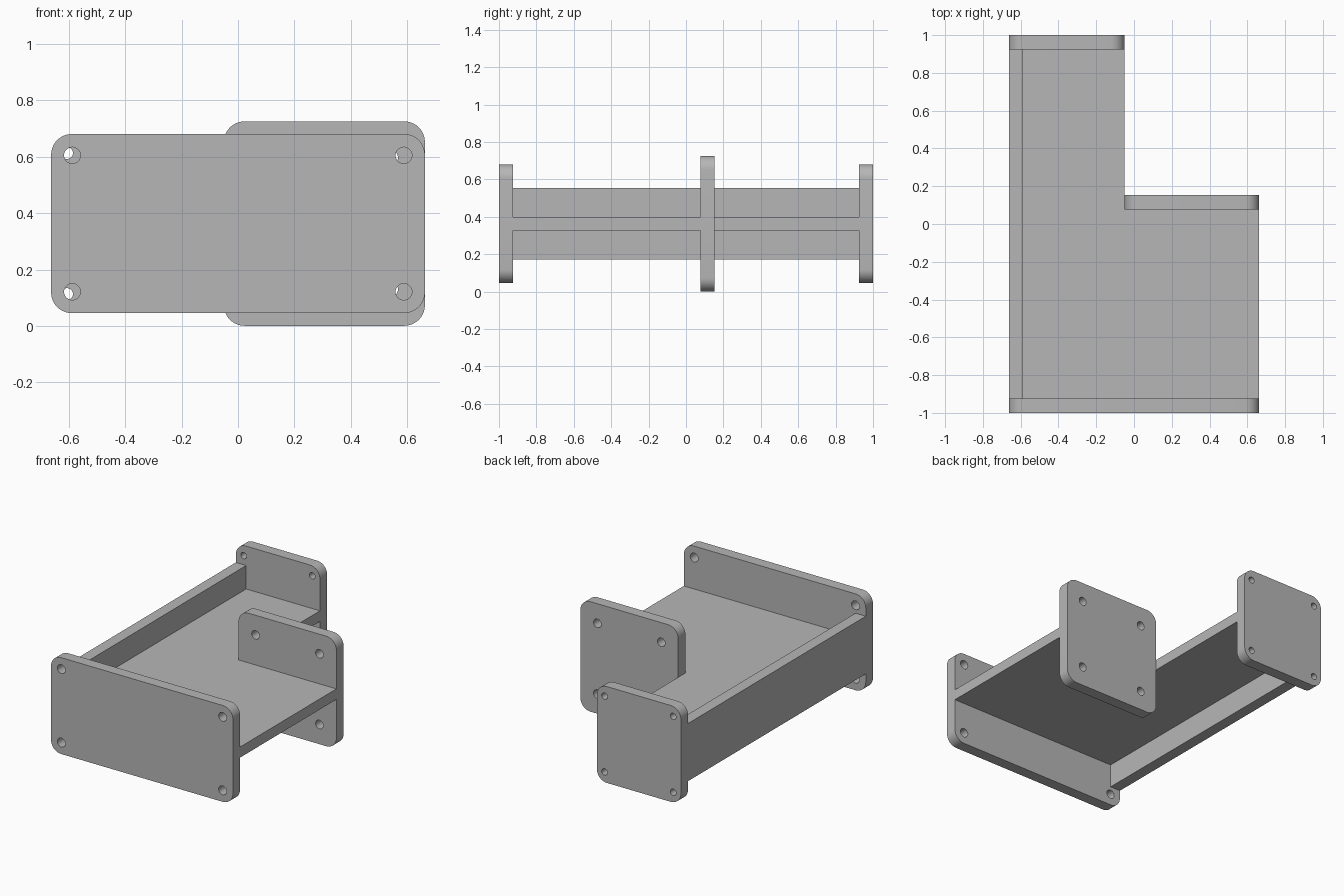
import bpy, bmesh
from math import pi, cos, sin

if "Cube" in bpy.data.objects:
    bpy.data.objects.remove(bpy.data.objects["Cube"], do_unlink=True)

GREY = (0.47, 0.47, 0.47, 1)
mat = bpy.data.materials.new("plain_grey")
mat.use_nodes = True
mat.diffuse_color = GREY
mat.node_tree.nodes["Principled BSDF"].inputs["Base Color"].default_value = GREY

SIDE = 0.663     # half width
MID_Z = 0.363    # height of the common centre line
T = 0.075        # sheet thickness
STEP_X = -0.05   # where the deck narrows


def arc(cx, cy, r, start, sweep, steps):
    return [(cx + r * cos(start + sweep * i / steps),
             cy + r * sin(start + sweep * i / steps)) for i in range(steps + 1)]


def extrude_outline(name, loops, thickness, location, upright=False):
    """Flat filled outline (later loops are holes), thickened about its middle."""
    curve = bpy.data.curves.new(name, 'CURVE')
    curve.dimensions = '2D'
    curve.fill_mode = 'BOTH'
    curve.extrude = thickness / 2
    for pts in loops:
        spline = curve.splines.new('POLY')
        spline.points.add(len(pts) - 1)
        for p, (x, y) in zip(spline.points, pts):
            p.co = (x, y, 0, 1)
        spline.use_cyclic_u = True
    obj = bpy.data.objects.new(name, curve)
    bpy.context.collection.objects.link(obj)
    obj.location = location
    if upright:
        obj.rotation_euler = (pi / 2, 0, 0)
    bpy.ops.object.select_all(action='DESELECT')
    obj.select_set(True)
    bpy.context.view_layer.objects.active = obj
    bpy.ops.object.convert(target='MESH')
    obj = bpy.context.object
    obj.name = name
    bm = bmesh.new()
    bm.from_mesh(obj.data)
    bmesh.ops.remove_doubles(bm, verts=bm.verts, dist=1e-5)
    bmesh.ops.recalc_face_normals(bm, faces=bm.faces)
    bm.to_mesh(obj.data)
    bm.free()
    obj.data.materials.clear()
    obj.data.materials.append(mat)
    bpy.ops.object.shade_smooth_by_angle(angle=pi / 6)
    return obj


def mounting_plate(name, x0, x1, y, height, hole_dx, hole_dz, hole_r):
    """Upright rounded plate with four corner holes."""
    w, h, r = (x1 - x0) / 2, height / 2, 0.073
    outline = []
    for k, (sx, sy) in enumerate([(1, 1), (-1, 1), (-1, -1), (1, -1)]):
        outline += arc(sx * (w - r), sy * (h - r), r, k * pi / 2, pi / 2, 10)
    holes = [arc(sx * hole_dx, sy * hole_dz, hole_r, 0, 2 * pi, 32)[:-1]
             for sx in (-1, 1) for sy in (-1, 1)]
    extrude_outline(name, [outline] + holes, T, ((x0 + x1) / 2, y, MID_Z), True)


# Three upright mounting plates
END = 1 - T / 2
MID_Y = 0.115
mounting_plate("front_plate", -SIDE, SIDE, -END, 0.635, 0.588, 0.242, 0.029)
mounting_plate("back_plate", -SIDE, STEP_X, END, 0.635, 0.25, 0.25, 0.021)
mounting_plate("middle_plate", STEP_X, SIDE, MID_Y, 0.725, 0.233, 0.233, 0.028)

# L-shaped deck joining the plates
inner, end, notch = -SIDE + T, 1 - T, MID_Y - T / 2
extrude_outline("deck", [[(inner, -end), (SIDE, -end), (SIDE, notch),
                          (STEP_X, notch), (STEP_X, end), (inner, end)]],
                0.07, (0, 0, MID_Z))

# Long side wall, running above and below the deck
extrude_outline("side_wall", [[(-SIDE, -end), (inner, -end),
                               (inner, end), (-SIDE, end)]],
                0.38, (0, 0, MID_Z))
